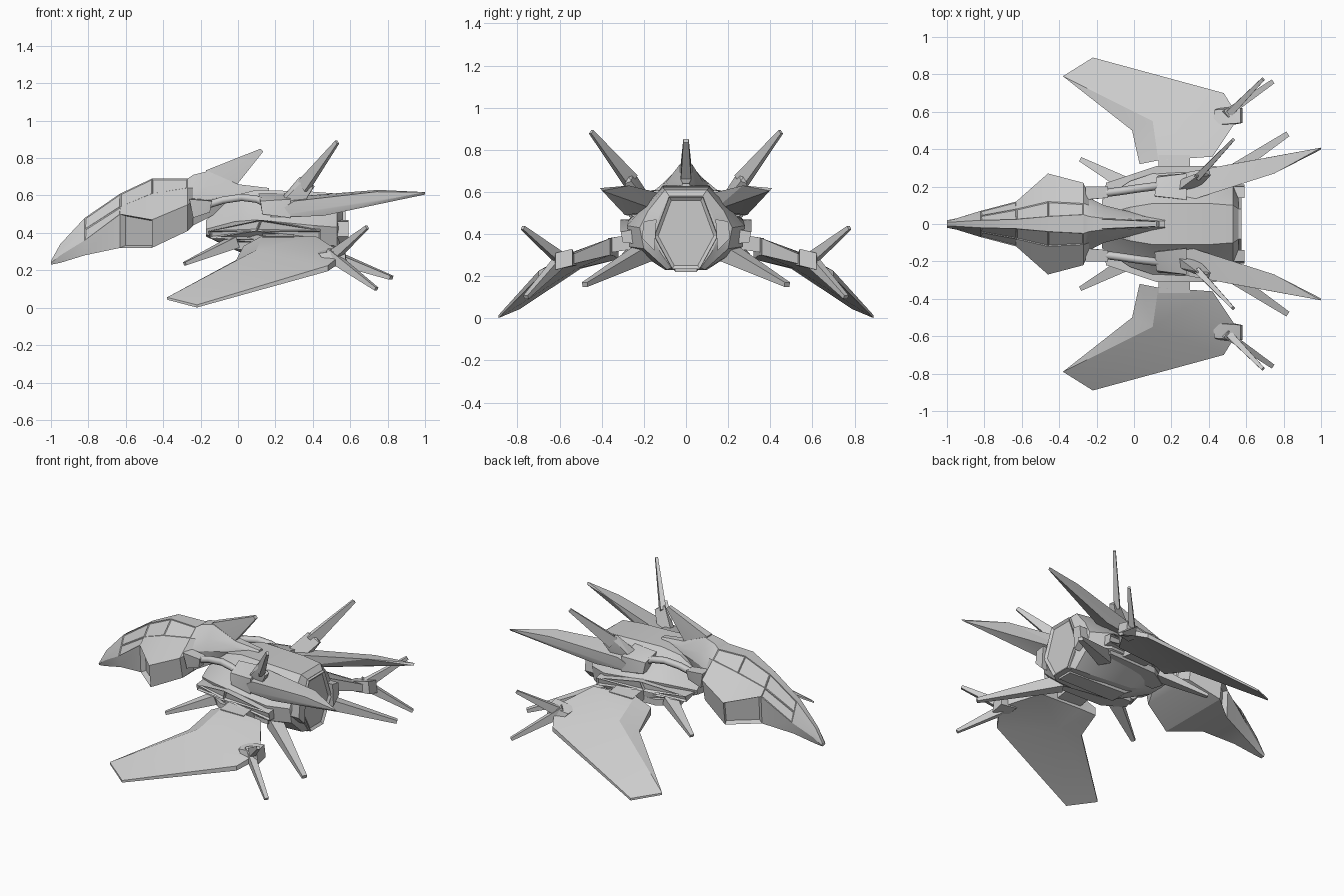
import bpy
import bmesh
from mathutils import Vector

cube = bpy.data.objects.get("Cube")
if cube:
    bpy.data.objects.remove(cube, do_unlink=True)

# Single hull colour
hull_grey = bpy.data.materials.new("hull_grey")
hull_grey.use_nodes = True
colour = (.6, .6, .6, 1)
hull_grey.diffuse_color = colour
hull_grey.node_tree.nodes["Principled BSDF"].inputs["Base Color"].default_value = colour
parts = []


def finish(name, bm, mirror):
    """Turn a bmesh into an object, optionally mirrored to the other side."""
    bmesh.ops.recalc_face_normals(bm, faces=bm.faces[:])
    mesh = bpy.data.meshes.new(name)
    bm.to_mesh(mesh)
    bm.free()
    mesh.materials.append(hull_grey)
    obj = bpy.data.objects.new(name, mesh)
    bpy.context.collection.objects.link(obj)
    if mirror:
        modifier = obj.modifiers.new("other_side", 'MIRROR')
        modifier.use_axis = (False, True, False)
        modifier.use_mirror_merge = False
    parts.append(obj)
    return obj


def build(name, verts, faces, mirror=False):
    bm = bmesh.new()
    made = [bm.verts.new(v) for v in verts]
    for face in faces:
        bm.faces.new([made[i] for i in face])
    return finish(name, bm, mirror)


def loft(name, sections):
    """Skin half profiles (y, z), listed top to bottom, along x."""
    verts, faces = [], []
    for x, half in sections:
        ring = half + [(-y, z) for y, z in reversed(half)]
        verts += [(x, y, z) for y, z in ring]
    n = 2 * len(sections[0][1])
    for s in range(len(sections) - 1):
        for i in range(n):
            j = (i + 1) % n
            faces.append((s * n + i, s * n + j, s * n + n + j, s * n + n + i))
    faces.append(range(n))
    faces.append(range(len(verts) - n, len(verts)))
    return build(name, verts, faces)


def hull(name, points, mirror=True):
    bm = bmesh.new()
    for p in points:
        bm.verts.new(p)
    result = bmesh.ops.convex_hull(bm, input=bm.verts[:])
    unused = [g for g in result["geom_interior"] if isinstance(g, bmesh.types.BMVert)]
    bmesh.ops.delete(bm, geom=unused, context='VERTS')
    bmesh.ops.dissolve_limit(bm, angle_limit=.02, verts=bm.verts[:], edges=bm.edges[:])
    return finish(name, bm, mirror)


def spike(name, base, tip, base_size, tip_size):
    """Tapered four-sided bar; sizes are (sideways, upright)."""
    base, tip = Vector(base), Vector(tip)
    along = (tip - base).normalized()
    side = along.cross(Vector((0, 0, 1))).normalized()
    up = side.cross(along)
    points = []
    for end, (w, h) in ((base, base_size), (tip, tip_size)):
        for a, b in ((-1, -1), (1, -1), (1, 1), (-1, 1)):
            points.append(end + side * a * w / 2 + up * b * h / 2)
    hull(name, points)


def inset(obj, rule, thickness, depth):
    """Recess the faces that satisfy a rule on centre and normal."""
    bm = bmesh.new()
    bm.from_mesh(obj.data)
    bm.normal_update()
    chosen = [f for f in bm.faces if rule(f.calc_center_median(), f.normal)]
    bmesh.ops.inset_individual(bm, faces=chosen, thickness=thickness, depth=depth)
    bm.to_mesh(obj.data)
    bm.free()


# Forward hull: ridge, canopy edge, cheek, underside
forward_hull = loft("forward_hull", [
    (-1, [(.01, .25), (.018, .245), (.02, .24), (.012, .23)]),
    (-.95, [(.012, .34), (.025, .31), (.03, .28), (.02, .24)]),
    (-.82, [(.02, .48), (.045, .42), (.07, .36), (.05, .28)]),
    (-.63, [(.025, .61), (.08, .54), (.12, .5), (.11, .32)]),
    (-.46, [(.04, .69), (.12, .61), (.27, .47), (.25, .32)]),
    (-.27, [(.05, .69), (.11, .64), (.22, .55), (.19, .41)]),
    (-.24, [(.04, .71), (.1, .64), (.14, .57), (.12, .44)]),
    (-.16, [(.03, .73), (.08, .65), (.1, .58), (.08, .48)]),
    (0, [(.025, .66), (.05, .63), (.06, .6), (.04, .57)]),
    (.165, [(.015, .64), (.02, .63), (.02, .61), (.015, .6)]),
])
# Cheek intakes and canopy panels
inset(forward_hull, lambda c, n: -.6 < c.x < -.5 and .15 < abs(c.y) and c.z < .45, .015, -.03)
inset(forward_hull, lambda c, n: -.8 < c.x < -.3 and abs(c.y) < .09 and c.z > .45 and abs(n.y) > .1,
      .007, -.004)

# Dorsal spike behind the canopy
hull("dorsal_spike", [(x, s * w, z) for s in (-1, 1) for x, w, z in (
    (-.17, .025, .735), (.12, .013, .85), (.135, .013, .835),
    (-.02, .025, .68), (-.02, .025, .64), (-.17, .03, .66))], mirror=False)

# Rear engine body
loft("engine_body", [
    (-.17, [(.05, .47), (.09, .45), (.13, .42), (.12, .39), (.05, .38)]),
    (-.02, [(.09, .6), (.15, .53), (.23, .46), (.2, .36), (.07, .31)]),
    (.1, [(.11, .63), (.19, .53), (.27, .47), (.25, .35), (.09, .26)]),
    (.4, [(.11, .62), (.2, .53), (.28, .44), (.27, .34), (.1, .23)]),
    (.53, [(.1, .61), (.18, .51), (.22, .43), (.2, .33), (.09, .23)]),
    (.56, [(.08, .58), (.12, .5), (.16, .4), (.12, .31), (.07, .24)]),
])
nozzle = loft("engine_nozzle", [
    (.5, [(.085, .59), (.155, .39), (.07, .23)]),
    (.575, [(.08, .575), (.15, .39), (.065, .235)]),
])
inset(nozzle, lambda c, n: n.x > .9, .018, -.012)
hull("nozzle_guard", [(x, y, z) for x in (.48, .59) for y, z in (
    (.14, .47), (.2, .46), (.21, .38), (.15, .32))])
hull("keel", [(x, s * y, z) for s in (-1, 1) for x, y, z in (
    (.05, .04, .28), (.12, .06, .23), (.54, .05, .22), (.54, .06, .26))], mirror=False)

# Side sponsons with recessed panels
sponson = hull("sponson", [
    (-.16, .12, .41), (-.15, .22, .41), (-.15, .21, .37), (-.1, .12, .35),
    (.12, .31, .47), (.1, .3, .41), (.44, .31, .41), (.44, .3, .36),
    (.12, .2, .47), (.44, .2, .43), (.1, .2, .36), (.44, .2, .35)])
inset(sponson, lambda c, n: n.y > .6, .012, -.012)
hull("lower_slat", [(x, y, z) for z in (.31, .35) for x, y in (
    (-.06, .1), (-.08, .17), (.05, .25), (.4, .26), (.4, .1))])

# Arms joining forward hull and engine body
hull("arm_socket", [
    (-.26, .13, .585), (-.26, .2, .58), (-.24, .19, .48), (-.24, .13, .48),
    (-.14, .14, .575), (-.14, .2, .57), (-.15, .19, .51), (-.15, .14, .51)])
arm = bpy.data.curves.new("connecting_arm", 'CURVE')
arm.dimensions = '3D'
arm.bevel_depth = .022
arm.bevel_resolution = 1
arm.use_fill_caps = True
path = ((-.16, .165, .55), (-.08, .175, .575), (.02, .19, .59), (.1, .2, .58), (.19, .21, .54))
for s in (-1, 1):
    spline = arm.splines.new('POLY')
    spline.points.add(len(path) - 1)
    for point, (x, y, z) in zip(spline.points, path):
        point.co = (x, s * y, z, 1)
arm.materials.append(hull_grey)
bpy.context.collection.objects.link(bpy.data.objects.new("connecting_arm", arm))
hull("arm_mount", [
    (.11, .15, .61), (.12, .25, .57), (.13, .26, .5), (.13, .14, .5),
    (.28, .13, .61), (.28, .27, .58), (.28, .27, .48), (.28, .12, .5)])

# Upper tail fins
hull("tail_fin", [
    (.25, .11, .59), (.75, .27, .63), (.74, .36, .62), (1, .408, .618),
    (.3, .28, .57), (.17, .25, .485), (.45, .29, .49), (.7, .35, .56),
    (1, .398, .605), (.3, .13, .51)])
hull("fin_spike_base", [
    (.21, .16, .56), (.23, .23, .56), (.33, .25, .7), (.36, .28, .69),
    (.41, .26, .65), (.4, .29, .64), (.32, .17, .54), (.34, .25, .54)])
spike("fin_spike", (.35, .26, .65), (.53, .45, .885), (.035, .075), (.016, .022))

# Body spikes
spike("rear_spike", (.4, .2, .31), (.82, .48, .16), (.08, .08), (.03, .022))
spike("front_spike", (-.02, .2, .35), (-.285, .345, .235), (.08, .06), (.025, .018))

# Drooping wings: rim points with thickness, fanned around a raised ridge
rim = [((.03, .32, .33), .05), ((-.01, .5, .255), .02), ((-.38, .79, .055), .012),
       ((-.22, .89, .015), .014), ((.48, .7, .225), .03), ((.56, .57, .29), .04),
       ((.42, .36, .38), .08), ((.13, .34, .385), .09)]
count = len(rim)
wing_verts = [p for p, t in rim] + [(x, y, z - t) for (x, y, z), t in rim]
wing_verts += [(.1, .55, .31), (.15, .52, .235)]
wing_faces = []
for i in range(count):
    j = (i + 1) % count
    wing_faces += [(i, j, 2 * count), (count + j, count + i, 2 * count + 1),
                   (j, i, count + i, count + j)]
build("wing", wing_verts, wing_faces, mirror=True)
hull("wing_hinge", [(x, y, z) for x in (.13, .3) for y, z in (
    (.24, .4), (.37, .38), (.37, .31), (.24, .33))])

# Wing end block and its spikes
hull("wing_block", [
    (.42, .53, .3), (.43, .61, .29), (.57, .54, .33), (.57, .62, .31),
    (.48, .52, .25), (.48, .63, .23), (.58, .54, .25), (.58, .62, .23)])
spike("wing_spike_upper", (.5, .58, .27), (.69, .775, .43), (.04, .06), (.018, .02))
spike("wing_spike_lower", (.48, .58, .29), (.74, .76, .1), (.045, .06), (.025, .018))

# Soft shading with crisp edges
bpy.ops.object.select_all(action='DESELECT')
for obj in parts:
    obj.select_set(True)
bpy.context.view_layer.objects.active = parts[0]
bpy.ops.object.shade_smooth_by_angle(angle=.4)
